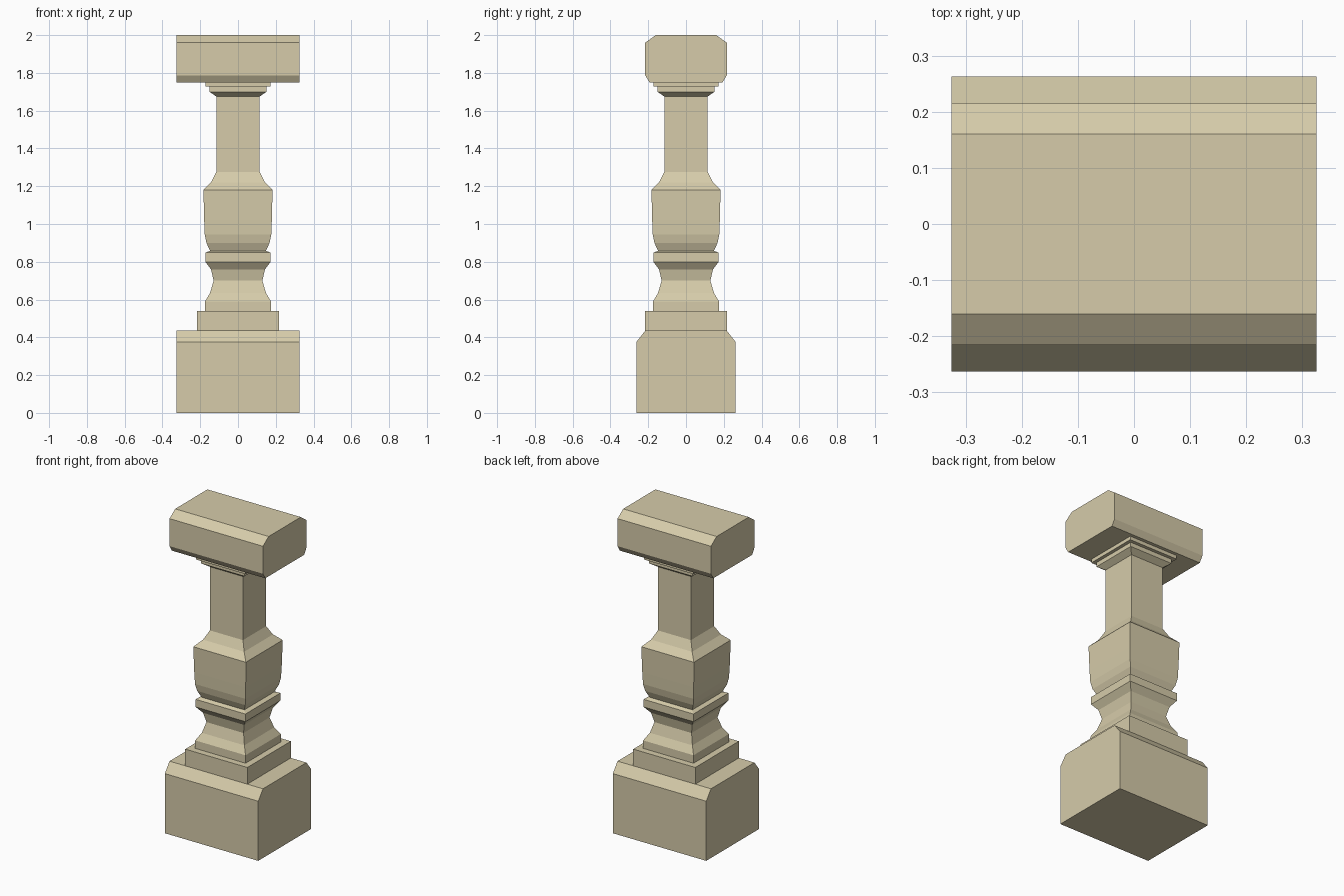
import bpy, bmesh

if "Cube" in bpy.data.objects:
    bpy.data.objects.remove(bpy.data.objects["Cube"])

stone = bpy.data.materials.new("pale_sandstone")
stone.diffuse_color = (0.67, 0.60, 0.40, 1)
stone.use_nodes = True
stone.node_tree.nodes["Principled BSDF"].inputs["Base Color"].default_value = stone.diffuse_color


def stack(name, rings):
    """Loft rectangular rings (half_x, half_y, z) into a closed solid."""
    bm = bmesh.new()
    loops = [[bm.verts.new((sx * hx, sy * hy, z))
              for sx, sy in ((-1, -1), (1, -1), (1, 1), (-1, 1))]
             for hx, hy, z in rings]
    for a, b in zip(loops, loops[1:]):
        for i in range(4):
            j = (i + 1) % 4
            bm.faces.new((a[i], a[j], b[j], b[i]))
    bm.faces.new(loops[0][::-1])
    bm.faces.new(loops[-1])
    bmesh.ops.recalc_face_normals(bm, faces=bm.faces)
    mesh = bpy.data.meshes.new(name)
    bm.to_mesh(mesh)
    bm.free()
    mesh.materials.append(stone)
    obj = bpy.data.objects.new(name, mesh)
    bpy.context.collection.objects.link(obj)
    return obj


def square(name, profile):
    return stack(name, [(h, h, z) for h, z in profile])


# bottom rail, bevelled along its front and back
stack("base_rail", [(0.325, 0.263, 0), (0.325, 0.263, 0.375), (0.325, 0.216, 0.435)])
# square plinth
square("plinth", [(0.216, 0.435), (0.216, 0.54)])
# waisted neck below the vase
square("lower_waist", [(0.175, 0.54), (0.175, 0.59), (0.148, 0.635), (0.129, 0.70),
                       (0.143, 0.76), (0.173, 0.80), (0.173, 0.848), (0.148, 0.858)])
# swelling vase and plain shaft
square("vase_and_shaft", [(0.148, 0.858), (0.167, 0.90), (0.176, 0.945), (0.179, 1.02),
                          (0.183, 1.18), (0.143, 1.22), (0.115, 1.275), (0.115, 1.675)])
# stepped capital
square("capital", [(0.115, 1.675), (0.151, 1.70), (0.151, 1.727),
                   (0.172, 1.727), (0.172, 1.75)])
# hand rail, bevelled along its four long edges
stack("hand_rail", [(0.325, 0.193, 1.75), (0.325, 0.216, 1.787),
                    (0.325, 0.216, 1.96), (0.325, 0.16, 2.0)])
